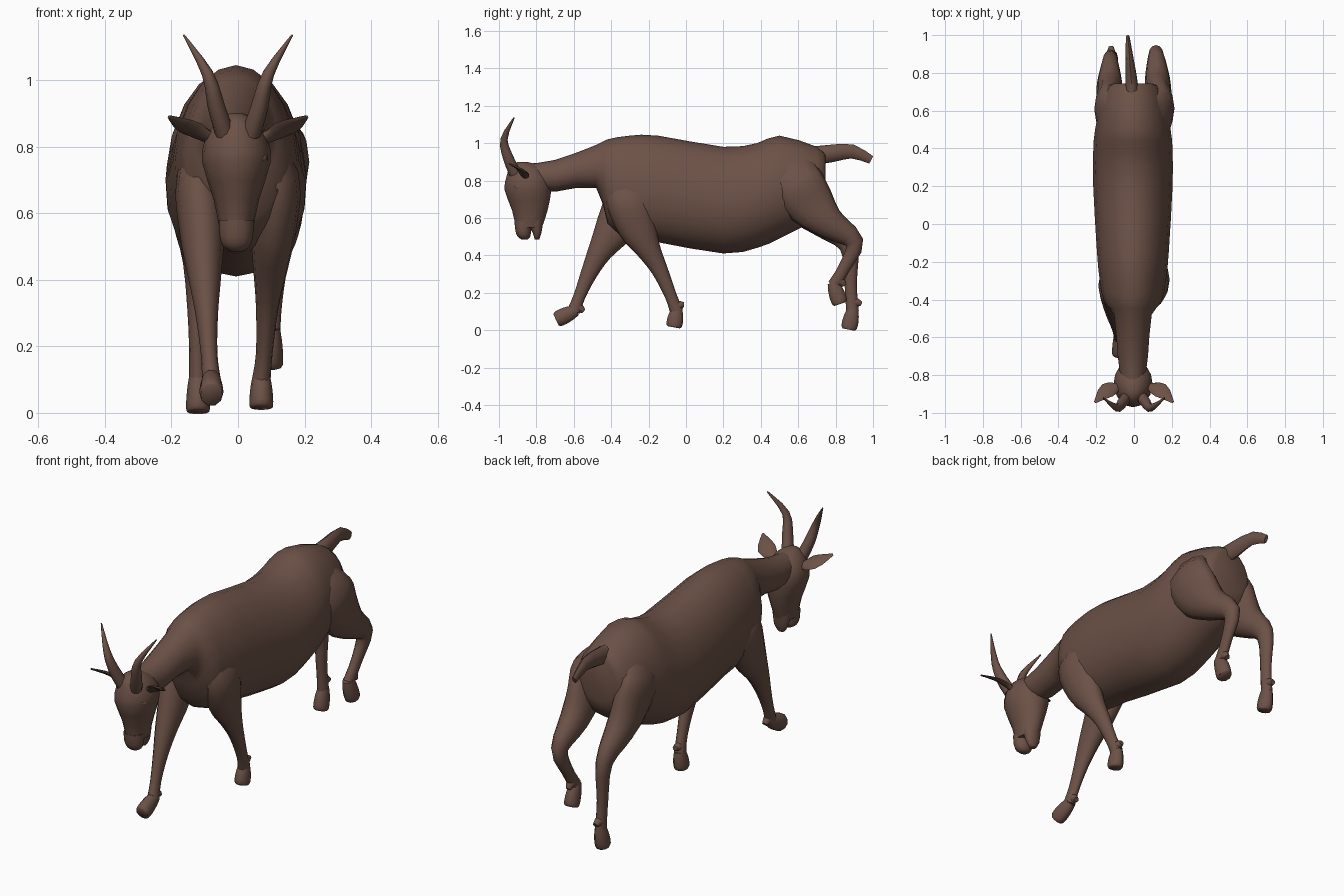
import bpy, bmesh, math
from mathutils import Vector

if "Cube" in bpy.data.objects:
    bpy.data.objects.remove(bpy.data.objects["Cube"], do_unlink=True)

COAT = (0.15, 0.083, 0.062, 1)
coat = bpy.data.materials.new("brown_coat")
coat.use_nodes = True
coat.diffuse_color = COAT
shader = coat.node_tree.nodes["Principled BSDF"]
shader.inputs["Base Color"].default_value = COAT
shader.inputs["Roughness"].default_value = 0.8


def smooth_rings(rings, steps):
    """Catmull-Rom interpolation through every value of the rings."""
    points = [Vector(r) for r in rings]
    padded = [points[0], *points, points[-1]]
    result = []
    for a, b, c, d in zip(padded, padded[1:], padded[2:], padded[3:]):
        for step in range(steps):
            f = step / steps
            slope_b, slope_c = (c - a) / 2, (d - b) / 2
            blend = f * f * (3 - 2 * f)
            result.append(b + (c - b) * blend
                          + slope_b * (f * (1 - f) ** 2) - slope_c * (f * f * (1 - f)))
    return result + [points[-1]]


def loft(name, rings, wide=(1, 0, 0), tangent=None, sides=12, steps=2, taper=0):
    """Skin elliptical rings (x, y, z, half width, half depth) along a path."""
    rings = smooth_rings(rings, steps)
    centres = [Vector(ring[:3]) for ring in rings]
    bm = bmesh.new()
    loops = []
    for i, (centre, ring) in enumerate(zip(centres, rings)):
        ahead = centres[min(i + 1, len(rings) - 1)] - centres[max(i - 1, 0)]
        along = Vector(tangent) if tangent else ahead.normalized()
        depth_axis = along.cross(Vector(wide)).normalized()
        width_axis = depth_axis.cross(along)
        loop = []
        for k in range(sides):
            s, c = math.sin(math.tau * k / sides), math.cos(math.tau * k / sides)
            across = width_axis * ring[3] * c * (1 - taper * s)
            loop.append(bm.verts.new(centre + across + depth_axis * ring[4] * s))
        loops.append(loop)
    for a, b in zip(loops, loops[1:]):
        for k in range(sides):
            n = (k + 1) % sides
            bm.faces.new((a[k], a[n], b[n], b[k]))
    bm.faces.new(loops[0])
    bm.faces.new(loops[-1])
    bmesh.ops.recalc_face_normals(bm, faces=bm.faces)
    mesh = bpy.data.meshes.new(name)
    bm.to_mesh(mesh)
    bm.free()
    mesh.materials.append(coat)
    obj = bpy.data.objects.new(name, mesh)
    bpy.context.collection.objects.link(obj)
    bpy.ops.object.select_all(action="DESELECT")
    obj.select_set(True)
    bpy.context.view_layer.objects.active = obj
    bpy.ops.object.shade_smooth_by_angle(angle=math.radians(60))


def sized(points, rule):
    """Add to each path point the half sizes that the rule gives along the path."""
    last = len(points) - 1
    return [(*point, *rule(i / last)) for i, point in enumerate(points)]


def upright(sections):
    """Rings for a part running down z from (z, front, back, half width)."""
    return [(-0.005, (front + back) / 2, z, width, (back - front) / 2)
            for z, front, back, width in sections]


def leg(name, x_hip, x_foot, joints, toe, depths):
    """Leg through (y, z) joints, rooted inside the trunk, with a hoof and dewclaw."""
    last = len(joints) - 1
    path = [Vector((x_hip + (x_foot - x_hip) * i / last, *joint))
            for i, joint in enumerate(joints)]
    root = path[0] + Vector((-x_hip * 0.6, -0.02, 0.13))
    rings = [(*p, min(d * 0.78, 0.068), d) for p, d in zip(path, depths)]
    loft(f"{name}_leg", [(*root, 0.04, depths[0] * 0.7), *rings], steps=3)
    pastern, tip = path[-1], Vector((x_foot, *toe))
    hoof_path = [pastern.lerp(tip, f) for f in (-0.15, 0.2, 0.6, 0.9, 1)]
    loft(f"{name}_hoof", sized(hoof_path, lambda f: (0.026 + 0.01 * math.sin(2.4 * f),
                                                     0.03 + 0.016 * math.sin(2.9 * f))), sides=10)
    shin = path[-2] - pastern
    rear = Vector((0, shin.z, -shin.y)).normalized()
    spur = pastern + shin * 0.3
    loft(f"{name}_dewclaw", sized([spur, spur + rear * 0.03, spur + rear * 0.05 - shin * 0.06],
                                  lambda f: (0.026 - 0.012 * f, 0.034 - 0.022 * f)), sides=8)


# Trunk and neck: (y, top, bottom, half width)
trunk = [(-0.85, 0.89, 0.76, 0.06), (-0.7, 0.91, 0.74, 0.08), (-0.48, 0.99, 0.76, 0.1),
         (-0.42, 1.02, 0.57, 0.15), (-0.3, 1.04, 0.49, 0.175), (-0.15, 1.04, 0.47, 0.19),
         (0.2, 0.98, 0.41, 0.21), (0.38, 1, 0.44, 0.21), (0.5, 1.04, 0.49, 0.2),
         (0.7, 0.98, 0.6, 0.155), (0.745, 0.94, 0.7, 0.1)]
loft("trunk", [(-0.006, y, (top + low) / 2, width, (top - low) / 2) for y, top, low, width in trunk],
     tangent=(0, -1, 0), sides=20, taper=0.07)

# Head, with the upper lip and lower jaw parted by the mouth: (z, front, back, half width)
down = (0, 0, -1)
loft("head", upright([(0.9, -0.9, -0.85, 0.02), (0.875, -0.94, -0.78, 0.06),
                      (0.82, -0.96, -0.73, 0.095), (0.75, -0.97, -0.72, 0.102),
                      (0.64, -0.93, -0.74, 0.068), (0.55, -0.91, -0.77, 0.05)]),
     tangent=down, sides=16)
loft("upper_lip", upright([(0.58, -0.917, -0.82, 0.053), (0.53, -0.912, -0.828, 0.05),
                           (0.5, -0.9, -0.833, 0.04), (0.485, -0.88, -0.845, 0.018)]), tangent=down)
loft("lower_jaw", upright([(0.6, -0.86, -0.76, 0.052), (0.52, -0.82, -0.773, 0.04),
                           (0.485, -0.81, -0.785, 0.018)]), tangent=down)

# Horns, ears and eyes on both sides
for s, label in ((1, "left"), (-1, "right")):
    horn = [(s * 0.04, -0.915, 0.84), (s * 0.065, -0.95, 0.92),
            (s * 0.092, -0.973, 1.02), (s * 0.163, -0.92, 1.135)]
    loft(f"{label}_horn", sized(horn, lambda f: (0.029 - 0.026 * f * f, 0.033 - 0.029 * f * f)),
         sides=10, steps=3)
    ear = [(s * 0.07, -0.86, 0.82), (s * 0.14, -0.88, 0.855), (s * 0.207, -0.945, 0.89)]
    loft(f"{label}_ear",
         sized(ear, lambda f: (0.006 + 0.01 * (1 - f) + 0.034 * math.sin(math.pi * f), 0.016 - 0.012 * f)),
         wide=(s * 0.25, 0.8, -0.45), sides=8, steps=3)
    eye = [(s * 0.07, -0.9, 0.765), (s * 0.082, -0.91, 0.765)]
    loft(f"{label}_eye", sized(eye, lambda f: (0.022 - 0.012 * f, 0.018 - 0.01 * f)),
         wide=(0, 1, 0), sides=8)

# Forelegs: the right one reaches forward, the left one trails
fore = (0.12, 0.105, 0.066, 0.044, 0.032, 0.036)
leg("right_front", -0.115, -0.08,
    [(-0.31, 0.71), (-0.38, 0.55), (-0.46, 0.42), (-0.52, 0.3), (-0.57, 0.18), (-0.6, 0.1)],
    (-0.695, 0.055), fore)
leg("left_front", 0.115, 0.07,
    [(-0.31, 0.71), (-0.26, 0.55), (-0.2, 0.43), (-0.14, 0.32), (-0.08, 0.18), (-0.05, 0.1)],
    (-0.065, 0.015), fore)

# Hind legs: the right one is planted, the left one is lifted
hind = (0.14, 0.13, 0.085, 0.05, 0.033, 0.034)
leg("right_hind", -0.135, -0.12,
    [(0.59, 0.8), (0.66, 0.67), (0.75, 0.57), (0.87, 0.45), (0.88, 0.25), (0.89, 0.1)],
    (0.87, 0.003), hind)
leg("left_hind", 0.14, 0.1,
    [(0.59, 0.8), (0.67, 0.67), (0.77, 0.57), (0.9, 0.47), (0.85, 0.34), (0.79, 0.24)],
    (0.825, 0.14), hind)

# Tail
tail = [(-0.01, 0.67, 0.93), (-0.015, 0.78, 0.945), (-0.025, 0.89, 0.955), (-0.033, 0.99, 0.91)]
loft("tail", sized(tail, lambda f: (0.04 - 0.03 * f, 0.05 - 0.028 * f * f)), sides=8)
